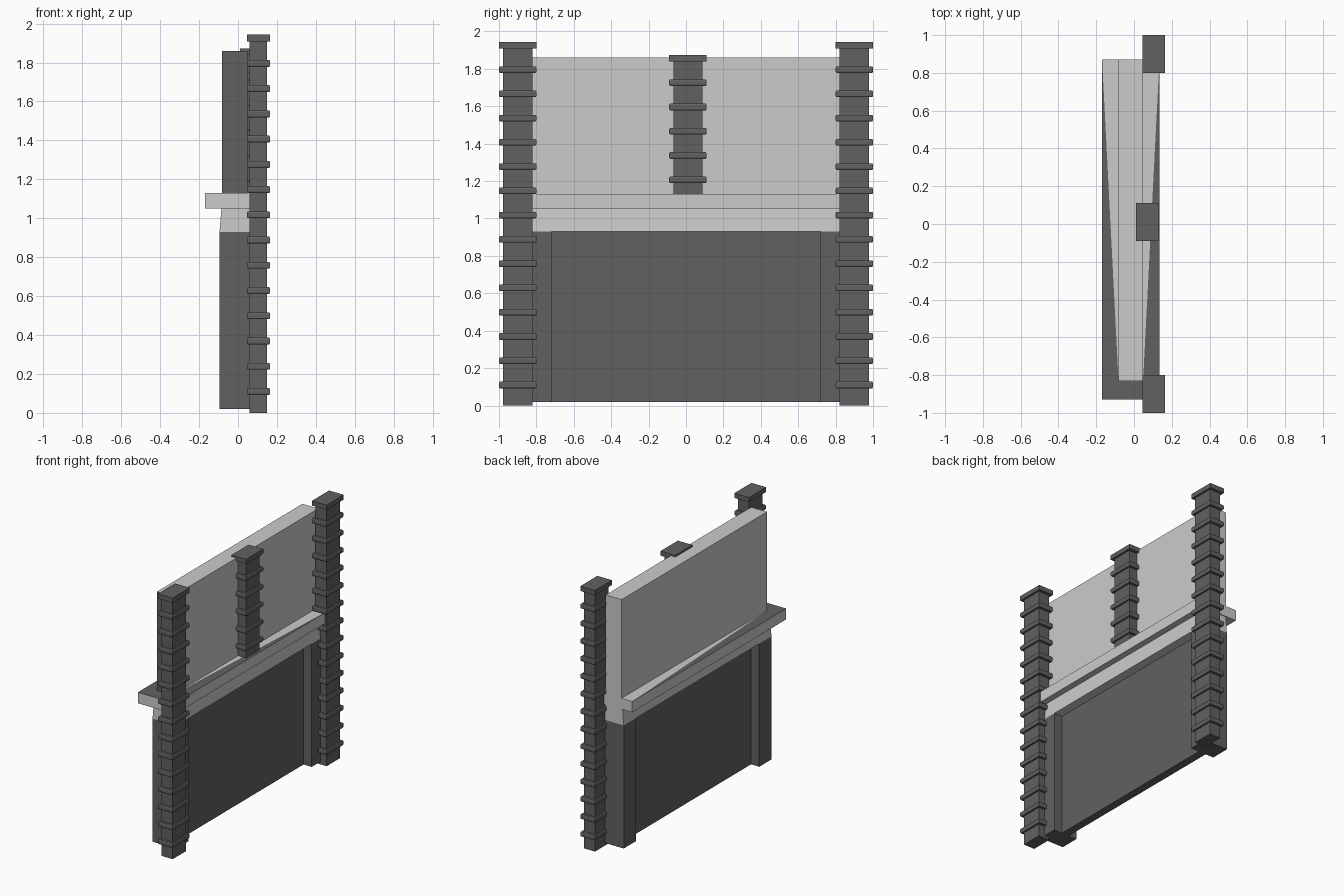
import bpy, bmesh

if "Cube" in bpy.data.objects:
    bpy.data.objects.remove(bpy.data.objects["Cube"])

CX = -0.017           # centre line of the upper wall in x
Y0, Y1 = -0.83, 0.87  # upper wall ends

dark = bpy.data.materials.new("dark_grey")
dark.diffuse_color = (0.12, 0.12, 0.12, 1)
dark.use_nodes = True
dark.node_tree.nodes["Principled BSDF"].inputs["Base Color"].default_value = dark.diffuse_color
light = bpy.data.materials.new("light_grey")
light.diffuse_color = (0.8, 0.8, 0.8, 1)
light.use_nodes = True
light.node_tree.nodes["Principled BSDF"].inputs["Base Color"].default_value = light.diffuse_color


def loft(bm, sections):
    """Closed solid through rectangles (x0, x1, y0, y1, z), bottom to top."""
    loops = [[bm.verts.new(p) for p in
              ((x0, y0, z), (x1, y0, z), (x1, y1, z), (x0, y1, z))]
             for x0, x1, y0, y1, z in sections]
    bm.faces.new(loops[0][::-1])
    top = bm.faces.new(loops[-1])
    for a, b in zip(loops, loops[1:]):
        for i in range(4):
            j = (i + 1) % 4
            bm.faces.new((a[i], a[j], b[j], b[i]))
    return top


def rect(cx, cy, hx, hy, z):
    return (cx - hx, cx + hx, cy - hy, cy + hy, z)


def finish(bm, name, *mats):
    me = bpy.data.meshes.new(name)
    bm.to_mesh(me)
    bm.free()
    for m in mats:
        me.materials.append(m)
    ob = bpy.data.objects.new(name, me)
    bpy.context.collection.objects.link(ob)
    return ob


def slab(name, cx, hx0, hx1, y0, y1, z0, z1, mat):
    """Wall layer with half thickness hx0 at the bottom and hx1 at the top."""
    bm = bmesh.new()
    loft(bm, [(cx - hx0, cx + hx0, y0, y1, z0), (cx - hx1, cx + hx1, y0, y1, z1)])
    return finish(bm, name, mat)


def post(name, cx, cy, z0, top, rings):
    """Square shaft with evenly spaced collars, the top one a plain cap."""
    bm = bmesh.new()
    loft(bm, [rect(cx, cy, 0.045, 0.078, z0), rect(cx, cy, 0.045, 0.078, top - 0.01)])
    h, c, d = 0.0175, 0.004, 0.007
    loft(bm, [rect(cx, cy, 0.06, 0.1, top - 2 * h), rect(cx, cy, 0.06, 0.1, top)])
    for i in range(1, rings):
        z = top - h - i * 0.1297
        loft(bm, [rect(cx, cy, 0.06 - e, 0.1 - e, z + dz) for e, dz in
                  ((c, -h), (0, d - h), (0, h - d), (c, h))])
    return finish(bm, name, dark)


# Lower wall: thin recessed panel between two end piers
slab("lower_panel", 0.002, 0.03, 0.03, -0.72, 0.72, 0.02, 0.93, dark)
slab("pier_front", 0.002, 0.097, 0.097, -0.863, -0.72, 0.02, 0.93, dark)
slab("pier_back", 0.002, 0.097, 0.097, 0.72, 0.863, 0.02, 0.93, dark)

# Tapered band under the ledge
slab("band", 0.002, 0.097, 0.087, -0.863, 0.863, 0.93, 1.05, light)

# Projecting ledge, its top divided into a light wedge and darker margins
bm = bmesh.new()
top = loft(bm, [(CX - 0.152, CX + 0.152, -0.93, Y1, z) for z in (1.05, 1.13)])
a, b, c, d = top.verts[:]
bm.faces.remove(top)
e = bm.verts.new((CX - 0.065, Y0, 1.13))
f = bm.verts.new((CX + 0.065, Y0, 1.13))
bm.faces.new((e, f, c, d))
for corners in ((a, e, d), (a, b, f, e), (b, c, f)):
    bm.faces.new(corners).material_index = 1
finish(bm, "ledge", light, dark)

# Upper wall with a dark front end
bm = bmesh.new()
loft(bm, [(CX - 0.065, CX + 0.065, Y0, Y1, z) for z in (1.13, 1.86)])
bm.normal_update()
for face in bm.faces:
    face.material_index = int(face.normal.y < -0.5)
finish(bm, "upper_wall", light, dark)

# Ribbed posts: full height at both ends, a short one standing on the ledge
post("end_post_front", 0.105, -0.9, 0.0, 1.943, 15)
post("end_post_back", 0.105, 0.9, 0.0, 1.943, 15)
post("middle_post", 0.07, 0.01, 1.13, 1.873, 6)
